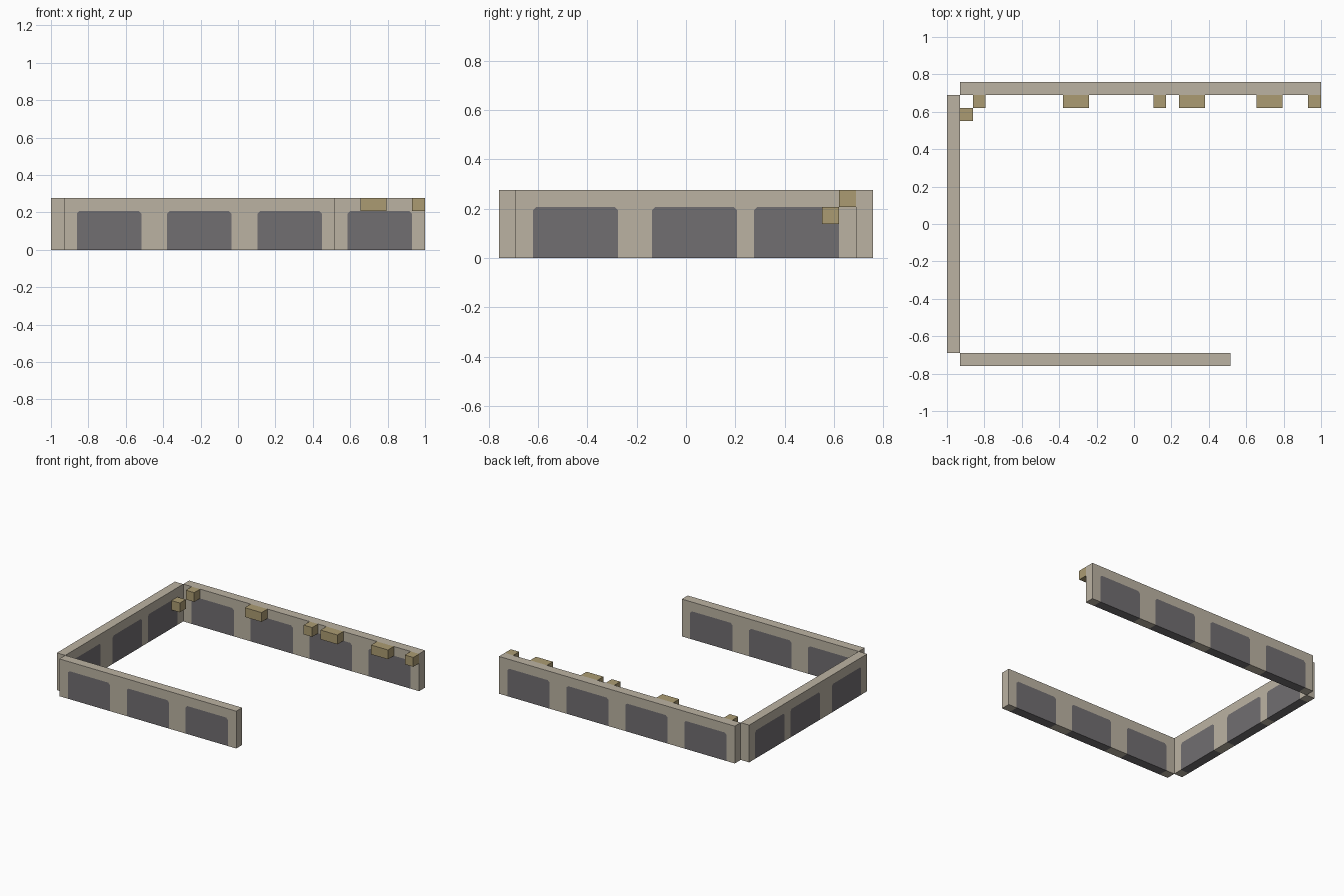
import bpy, bmesh
from mathutils import Vector, Matrix

cube = bpy.data.objects.get("Cube")
if cube:
    bpy.data.objects.remove(cube, do_unlink=True)

U = 2 / 29                                # building module
ORIGIN = Vector((-14.5, -11, 0))          # corner of the plan, in modules
CHAMFER = 0.2


def material(name, rgb):
    m = bpy.data.materials.new(name)
    m.use_nodes = True
    m.diffuse_color = (*rgb, 1)
    m.node_tree.nodes["Principled BSDF"].inputs["Base Color"].default_value = (*rgb, 1)
    return m


STONE = material("pale stone", (0.50, 0.45, 0.365))
DARK = material("dark panel", (0.165, 0.156, 0.165))
TAN = material("tan block", (0.41, 0.33, 0.168))


def finish(name, bm, mats):
    bmesh.ops.recalc_face_normals(bm, faces=bm.faces)
    mesh = bpy.data.meshes.new(name)
    bm.to_mesh(mesh)
    bm.free()
    for m in mats:
        mesh.materials.append(m)
    obj = bpy.data.objects.new(name, mesh)
    bpy.context.collection.objects.link(obj)
    return obj


def wall(name, corner, length, bays, along_y=False):
    """Wall one module thick, with flush dark panels starting at the given bays."""
    bm = bmesh.new()
    vert = lambda x, z: bm.verts.new((x, 0, z))
    outline = [vert(0, 0)]
    panels = []
    for b in bays:
        arch = [vert(b, 0), vert(b, 3 - CHAMFER), vert(b + CHAMFER, 3),
                vert(b + 5 - CHAMFER, 3), vert(b + 5, 3 - CHAMFER), vert(b + 5, 0)]
        outline += arch
        panels.append(arch)
    outline += [vert(length, 0), vert(length, 4), vert(0, 4)]
    faces = [bm.faces.new(outline)] + [bm.faces.new(p) for p in panels]
    # The front and back sheets keep the same layout, joined by side faces
    back = bmesh.ops.extrude_face_region(bm, geom=faces, use_keep_orig=True)["geom"]
    bmesh.ops.translate(bm, vec=(0, 1, 0), verts=[g for g in back if isinstance(g, bmesh.types.BMVert)])
    # Panels show on both sides and underneath
    for f in bm.faces:
        c = f.calc_center_median()
        in_bay = any(b < c.x < b + 5 for b in bays)
        low = all(v.co.z < 3.01 for v in f.verts)
        ends = min(v.co.x for v in f.verts) < 0.01 or max(v.co.x for v in f.verts) > length - 0.01
        f.material_index = int(in_bay and low and not ends)
    if along_y:
        bm.transform(Matrix(((0, 1, 0, 0), (1, 0, 0, 0), (0, 0, 1, 0), (0, 0, 0, 1))))
    bm.transform(Matrix.Scale(U, 4) @ Matrix.Translation(ORIGIN + Vector(corner)))
    return finish(name, bm, [STONE, DARK])


def block(name, corner, width):
    bm = bmesh.new()
    bmesh.ops.create_cube(bm, size=1)
    bm.transform(Matrix.Scale(U, 4) @ Matrix.Translation(ORIGIN + Vector(corner))
                 @ Matrix.Diagonal((width, 1, 1, 1)) @ Matrix.Translation((0.5, 0.5, 0.5)))
    return finish(name, bm, [TAN])


# Three walls around the yard
wall("front_wall", (1, 0, 0), 21, [1, 8, 15])
wall("back_wall", (1, 21, 0), 28, [1, 8, 15, 22])
wall("side_wall", (0, 1, 0), 20, [1, 8, 14], along_y=True)

# Blocks along the inside of the walls
for i, (x, w) in enumerate([(2, 1), (9, 2), (16, 1), (18, 2), (24, 2), (28, 1)]):
    block(f"back_block_{i + 1}", (x, 20, 3), w)
block("side_block", (1, 19, 2), 1)
